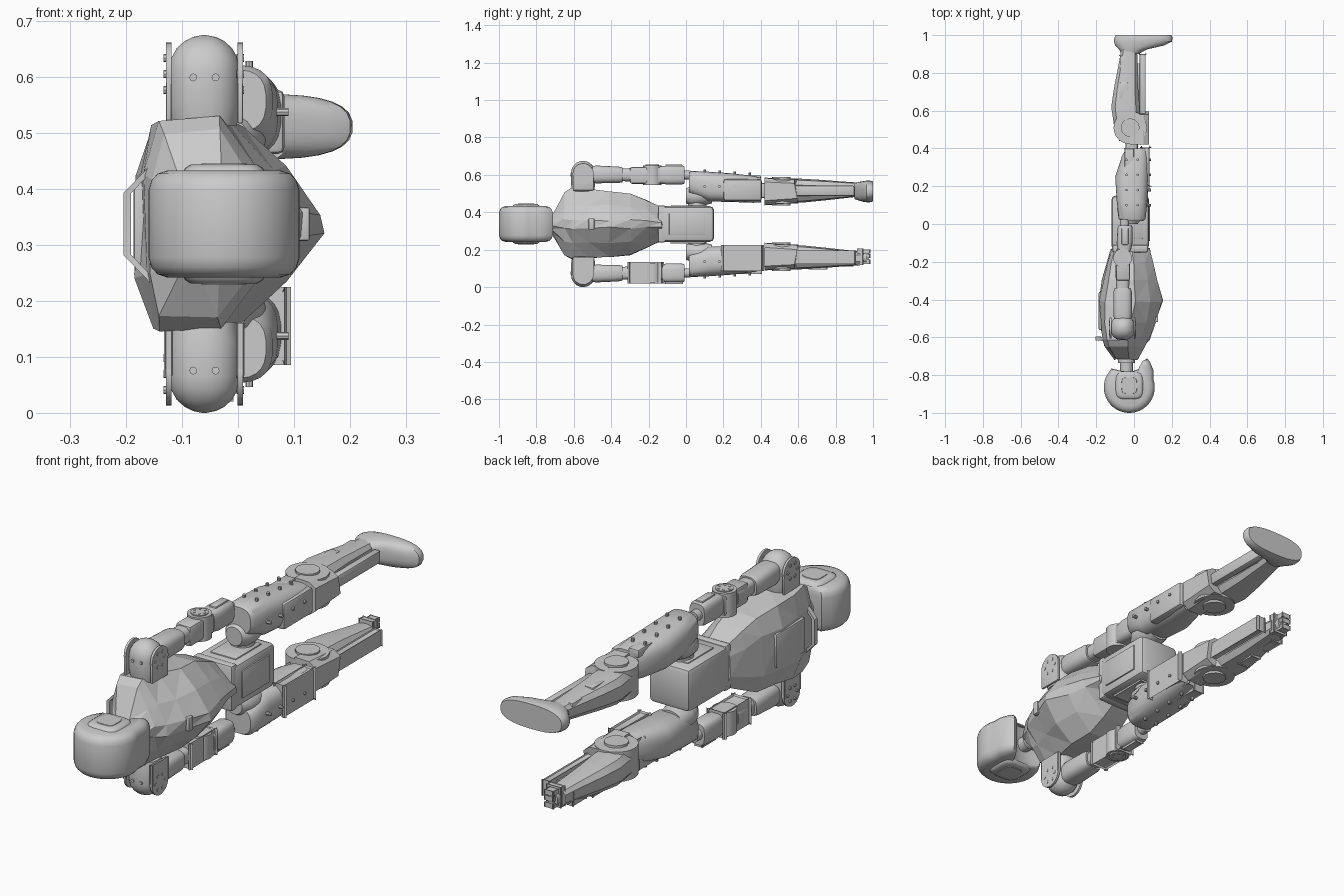
import bpy, bmesh, math, random
from mathutils import Vector

random.seed(4)
CZ = 0.3375  # mirror plane height: body lies along y, its sides are +z / -z


def finish(name, bm, angle=35):
    bmesh.ops.recalc_face_normals(bm, faces=bm.faces)
    for f in bm.faces:
        f.smooth = angle > 0
    for e in bm.edges:
        e.smooth = len(e.link_faces) == 2 and e.calc_face_angle(0) < math.radians(angle)
    me = bpy.data.meshes.new(name)
    bm.to_mesh(me)
    bm.free()
    ob = bpy.data.objects.new(name, me)
    bpy.context.collection.objects.link(ob)
    return ob


def skin(name, rings, angle=35, jitter=0.0):
    bm = bmesh.new()
    vs = [[bm.verts.new(p) for p in r] for r in rings]
    n = len(vs[0])
    for a, b in zip(vs, vs[1:]):
        for i in range(n):
            bm.faces.new((a[i], a[(i + 1) % n], b[(i + 1) % n], b[i]))
    bm.faces.new(vs[0])
    bm.faces.new(vs[-1])
    if jitter:
        for v in bm.verts:
            v.co += Vector([random.uniform(-jitter, jitter) for _ in range(3)])
        bmesh.ops.triangulate(bm, faces=bm.faces)
    return finish(name, bm, angle)


def loft(name, s, rings, p=2.0, n=20, axis='y', angle=35):
    # ring = (position, centre a, centre b, radius a, radius b); s = body side
    out = []
    for t, a, b, ra, rb in rings:
        ring = []
        for i in range(n):
            q = 2 * math.pi * (i + .5) / n
            c, d = math.cos(q), math.sin(q)
            u = a + ra * math.copysign(abs(c) ** (2 / p), c)
            v = b + rb * math.copysign(abs(d) ** (2 / p), d)
            ring.append((u, t, CZ + s * v) if axis == 'y' else (u, v, CZ + s * t))
        out.append(ring)
    return skin(name, out, angle)


def box(name, s, x, y, d, bevel=0.008):
    bm = bmesh.new()
    bmesh.ops.create_cube(bm, size=1)
    for v in bm.verts:
        k = [r[0] if c < 0 else r[1] for r, c in zip((x, y, d), v.co)]
        v.co = (k[0], k[1], CZ + s * k[2])
    bmesh.ops.bevel(bm, geom=bm.edges[:], offset=bevel, segments=2, affect='EDGES', profile=.5)
    return finish(name, bm)


def disc(name, s, x, y, d, r, h, axis='z', n=24):
    bm = bmesh.new()
    bmesh.ops.create_cone(bm, cap_ends=True, segments=n, radius1=r, radius2=r, depth=h)
    for v in bm.verts:
        c = v.co.copy()
        if axis == 'x':
            c = Vector((c.z, c.y, c.x))
        elif axis == 'y':
            c = Vector((c.x, c.z, c.y))
        v.co = (x + c.x, y + c.y, CZ + s * (d + c.z))
    return finish(name, bm)


# head: D-shaped helmet outline with a neck notch, rounded at both sides
arc = [math.radians(150 + 230 * i / 26) for i in range(27)]
outline = [(-.025 + .135 * math.cos(a), -.865 + .135 * math.sin(a)) for a in arc]
outline += [(.103, -.775), (.085, -.73), (.07, -.712), (.045, -.725), (.03, -.765),
            (-.02, -.785), (-.08, -.775), (-.12, -.765)]
layers = [(-.096, .74), (-.09, .88), (-.078, .96), (-.06, 1), (.06, 1), (.078, .96), (.09, .88), (.096, .74)]
skin("head", [[(-.025 + (x + .025) * k, -.86 + (y + .86) * k, CZ + d) for x, y in outline]
              for d, k in layers])
for s in (1, -1):
    loft("ear_pad", s, [(.09, -.025, -.855, .075, .075), (.1, -.025, -.855, .07, .07),
                        (.106, -.025, -.855, .06, .06)], 4, 28, 'z')
    loft("ear_inset", s, [(.1, -.025, -.855, .043, .045), (.1085, -.025, -.855, .04, .042)], 4, 28, 'z')

# neck
disc("neck", 1, -.04, -.74, 0, .034, .12, 'y')
disc("neck_collar", 1, -.04, -.725, 0, .045, .02, 'y')

# torso: faceted shell, ring = (y, back x, front x, half width)
half = [(1, .12), (.62, .55), (.12, 1), (-.82, .98), (-1, .5)]
section = half + [(x, -z) for x, z in reversed(half)]
rings = []
for y, xb, xf, w in [(-.715, -.10, .02, .05), (-.65, -.155, .055, .165), (-.61, -.165, .08, .19),
                     (-.52, -.18, .115, .185), (-.41, -.18, .15, .18), (-.3, -.165, .125, .165),
                     (-.21, -.14, .1, .125), (-.13, -.12, .08, .085)]:
    m, h = (xb + xf) / 2, (xf - xb) / 2
    rings.append([(m + h * x, y, CZ + w * z) for x, z in section])
skin("torso", rings, 0, .006)
box("back_panel", 1, (-.187, -.16), (-.56, -.36), (-.075, .075), .006)
box("chest_vent", 1, (.1, .128), (-.52, -.49), (-.03, .03), .004)

# carrying handle on the back
path = [(-.15, .105), (-.198, .055), (-.198, -.055), (-.15, -.105)]
skin("back_handle", [[(x + a, -.61 + b - (x + .15) * .1, CZ + d) for a, b in
                      ((-.007, -.01), (.007, -.01), (.007, .01), (-.007, .01))] for x, d in path], 20)

# pelvis
box("pelvis", 1, (-.12, .08), (-.135, .15), (-.095, .095), .022)
box("waist_band", 1, (-.115, .075), (-.15, -.11), (-.1, .1), .01)
for s in (1, -1):
    box("pelvis_side_panel", s, (-.08, .045), (-.08, .1), (.09, .1), .004)
box("pelvis_front_panel", 1, (.07, .086), (-.09, .1), (-.06, .06), .005)

for s in (1, -1):
    # shoulder dome with side plates and bolts
    dome = [(.175, -.06, -.55, .058, .058), (.21, -.06, -.55, .065, .065), (.272, -.06, -.55, .065, .065)]
    dome += [(.272 + .0655 * math.sin(q), -.06, -.55, .065 * math.cos(q), .065 * math.cos(q))
             for q in (.35, .7, 1.0, 1.25, 1.5)]
    loft("shoulder", s, dome, 2.3, 24, 'z')
    for x in (-.124, .004):
        disc("shoulder_plate", s, x, -.55, .268, .056, .01, 'x')
        box("shoulder_strap", s, (x - .005, x + .005), (-.605, -.495), (.18, .268), .003)
        for i in range(6):
            a = i * math.pi / 3
            disc("shoulder_bolt", s, x * 1.02, -.55 + .033 * math.cos(a), .268 + .033 * math.sin(a),
                 .007, .014, 'x', 8)
    for x in (-.08, -.04):
        disc("shoulder_front_bolt", s, x, -.61, .262, .007, .016, 'y', 8)

    # arm: upper arm, elbow, forearm stump
    loft("upper_arm", s, [(-.5, -.06, .265, .046, .045), (-.48, -.06, .265, .05, .048),
                          (-.36, -.06, .263, .049, .044), (-.34, -.06, .263, .043, .04)], 3)
    loft("arm_link", s, [(-.35, -.06, .263, .034, .034), (-.22, -.06, .263, .04, .038)], 3)
    disc("elbow_joint", s, -.06, -.18, .26, .05, .105)
    box("elbow_sleeve", s, (-.095, -.02), (-.3, -.13), (.215, .305), .012)
    disc("elbow_cap", s, -.06, -.18, .311, .036, .012)
    for i in range(6):
        a = i * math.pi / 3
        disc("elbow_bolt", s, -.06 + .024 * math.cos(a), -.18 + .024 * math.sin(a), .315, .005, .008, 'z', 8)
    loft("forearm", s, [(-.14, -.052, .262, .036, .046), (-.1, -.05, .262, .042, .051),
                        (-.02, -.047, .262, .04, .05), (-.008, -.047, .262, .036, .046)], 3.5)
    disc("wrist", s, -.05, .0, .262, .024, .05, 'y')
    box("forearm_cover", s, (-.065, -.03), (-.11, -.02), (.305, .318), .004)

    # hip joint
    disc("hip_axle", s, -.02, .06, .115, .05, .09)
    loft("hip_ball", s, [(.0, -.02, .15, .04, .04), (.03, -.02, .15, .062, .055), (.08, -.02, .155, .07, .06),
                         (.14, -.02, .16, .06, .05)])

    # thigh
    loft("thigh", s, [(.015, -.01, .22, .06, .056), (.03, -.01, .22, .072, .064), (.12, -.01, .2, .082, .08),
                      (.25, -.01, .194, .09, .077), (.36, .008, .185, .072, .072),
                      (.4, .018, .181, .06, .066)], 2.8, 24)
    box("thigh_front_plate", s, (.04, .083), (.2, .405), (.125, .24), .012)
    box("thigh_outer_panel", s, (-.05, .0), (.27, .4), (.225, .26), .006)
    for y in (.1, .18, .26, .34):
        for x in (-.04, .02):
            disc("thigh_bolt", s, x, y, .282 - (y - .1) * .07, .007, .018, 'z', 8)
        disc("thigh_side_bolt", s, .078, y, .2, .007, .024, 'x', 8)

    # knee
    box("knee_link", s, (-.045, .02), (.36, .5), (.14, .22), .01)
    disc("knee_joint", s, -.02, .51, .175, .088, .13)
    disc("knee_hub", s, -.02, .51, .175, .05, .15, n=12)
    skin("knee_cap", [[(x, y, CZ + s * d) for y, d in ((.42, d0), (.42, d1), (.58, d1 - .008), (.595, d0 + .012))]
                      for x, d0, d1 in ((-.02, .1, .248), (.05, .102, .245), (.08, .125, .225))], 20)

    # shin: faceted calf tapering to the ankle
    loft("shin", s, [(.44, -.03, .18, .05, .05), (.52, -.04, .178, .068, .066), (.62, -.045, .178, .078, .064),
                     (.72, -.042, .18, .066, .056), (.84, -.032, .182, .052, .045),
                     (.93, -.025, .184, .043, .037)], 3, 10, 'y', 20)
    box("shin_plate", s, (.03, .062), (.58, .9), (.15, .205), .008)
    box("shin_plate_mount", s, (.0, .045), (.62, .85), (.16, .195), .005)
    for y in (.66, .8):
        box("calf_panel", s, (-.075, -.03), (y, y + .09), (.17, .236 - (y - .66) * .1), .006)
    disc("ankle", s, -.025, .94, .18, .03, .05, 'y')

# the only foot, on the upper side
loft("foot", 1, [(.9, -.02, .175, .045, .042), (.925, -.005, .175, .075, .05), (.945, .03, .174, .13, .055),
                 (.965, .047, .174, .154, .058), (.985, .05, .174, .155, .058), (1.0, .05, .174, .148, .054)],
     2.6, 28)

# bare ankle bracket on the other side
disc("ankle_pin", -1, -.025, .96, .175, .016, .07)
for d in (.14, .165, .195):
    box("ankle_prong", -1, (-.045, -.005), (.925, .982), (d, d + .014), .004)
box("ankle_base", -1, (-.055, .01), (.92, .945), (.135, .215), .005)
